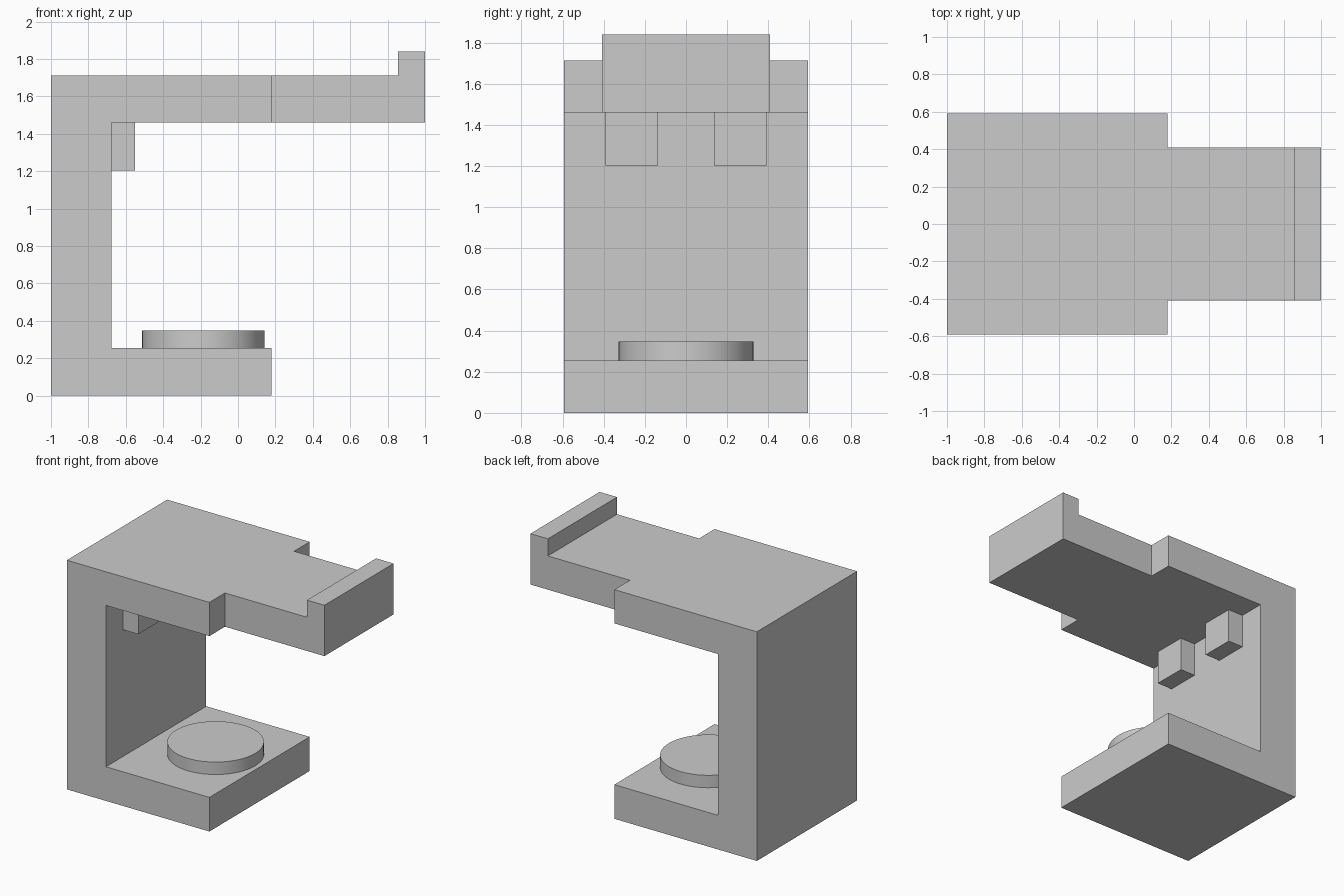
import bpy
import bmesh
from mathutils import Vector

cube = bpy.data.objects.get("Cube")
if cube:
    bpy.data.objects.remove(cube, do_unlink=True)

# Single plain grey finish
grey = bpy.data.materials.new("plain grey")
grey.use_nodes = True
colour = (0.6, 0.6, 0.6, 1)
grey.diffuse_color = colour
grey.node_tree.nodes["Principled BSDF"].inputs["Base Color"].default_value = colour


def extrude_profile(name, profile, y0, y1):
    """Extrude an x-z outline along y."""
    bm = bmesh.new()
    face = bm.faces.new([bm.verts.new((x, y0, z)) for x, z in profile])
    result = bmesh.ops.extrude_face_region(bm, geom=[face])
    moved = [v for v in result["geom"] if isinstance(v, bmesh.types.BMVert)]
    bmesh.ops.translate(bm, verts=moved, vec=Vector((0, y1 - y0, 0)))
    bmesh.ops.recalc_face_normals(bm, faces=bm.faces)
    mesh = bpy.data.meshes.new(name)
    bm.to_mesh(mesh)
    bm.free()
    mesh.materials.append(grey)
    obj = bpy.data.objects.new(name, mesh)
    bpy.context.collection.objects.link(obj)
    return obj


BACK, WALL, FRONT, TIP = -1.0, -0.677, 0.178, 1.0
BASE_TOP, BEAM_LOW, BEAM_TOP = 0.255, 1.46, 1.712
WIDTH, ARM = 0.592, 0.408

# C-shaped frame: base, upright wall and top slab
extrude_profile("frame", [
    (BACK, 0), (FRONT, 0), (FRONT, BASE_TOP), (WALL, BASE_TOP),
    (WALL, BEAM_LOW), (FRONT, BEAM_LOW), (FRONT, BEAM_TOP), (BACK, BEAM_TOP),
], -WIDTH, WIDTH)

# Narrower arm with a raised lip at its end
extrude_profile("lipped_arm", [
    (FRONT, BEAM_LOW), (TIP, BEAM_LOW), (TIP, 1.84), (0.856, 1.84),
    (0.856, BEAM_TOP), (FRONT, BEAM_TOP),
], -ARM, ARM)

# Pair of blocks in the corner under the top slab
for side, y0, y1 in (("left", 0.137, 0.392), ("right", -0.392, -0.137)):
    extrude_profile(side + "_block", [
        (WALL, 1.203), (-0.55, 1.203), (-0.55, BEAM_LOW), (WALL, BEAM_LOW),
    ], y0, y1)

# Round pad on the base
bpy.ops.mesh.primitive_cylinder_add(
    vertices=64, radius=0.327, depth=0.093,
    location=(-0.185, 0, BASE_TOP + 0.0465))
pad = bpy.context.object
pad.name = "round_pad"
pad.data.materials.append(grey)
bpy.ops.object.shade_smooth_by_angle()
